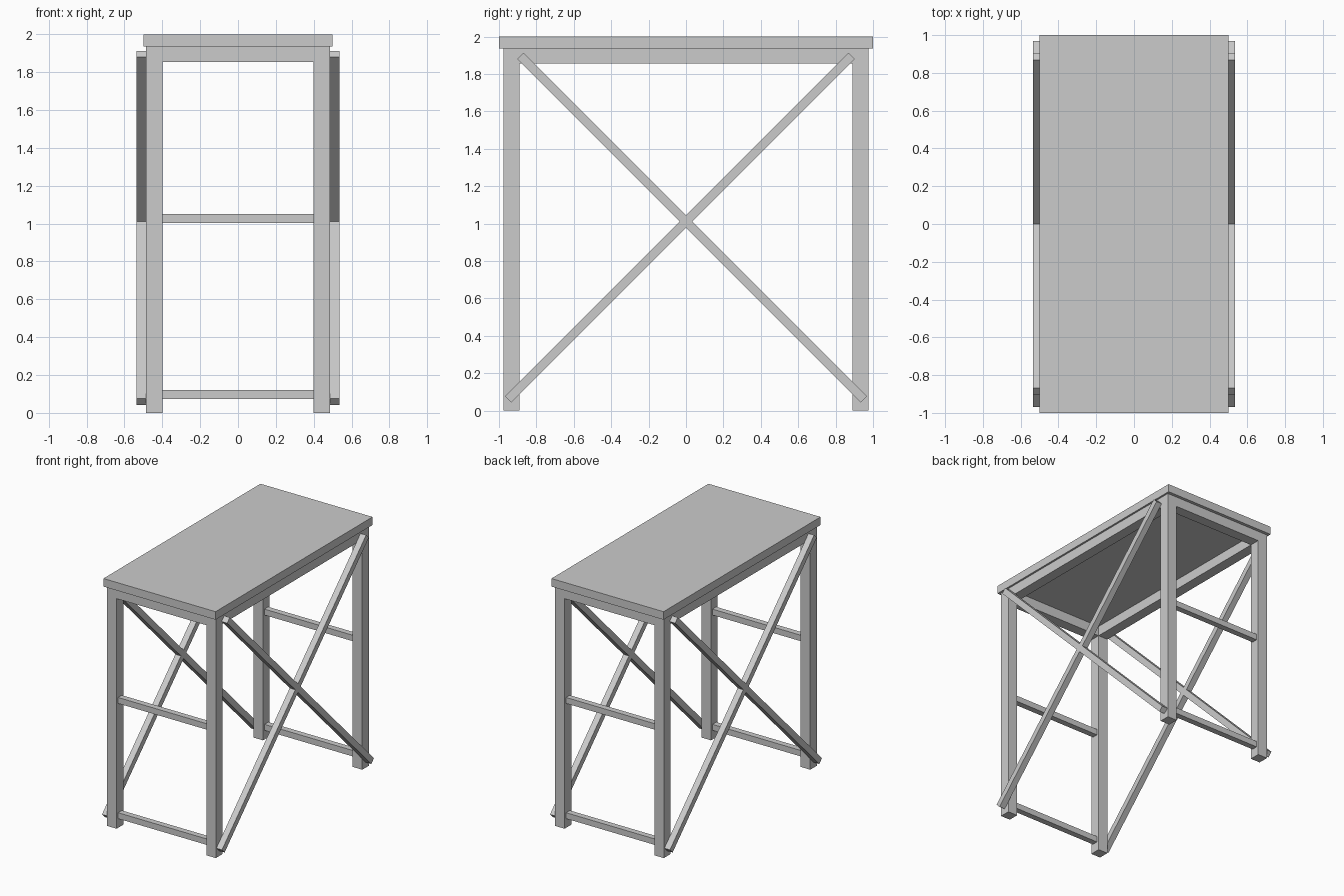
import bpy
from math import radians
from mathutils import Matrix, Vector

cube = bpy.data.objects.get("Cube")
if cube:
    bpy.data.objects.remove(cube, do_unlink=True)

GREY = (0.6, 0.6, 0.6, 1)
mat = bpy.data.materials.new("plain_grey")
mat.use_nodes = True
mat.diffuse_color = GREY
mat.node_tree.nodes["Principled BSDF"].inputs["Base Color"].default_value = GREY


def box(name, centre, size, tilt=0):
    """Box of the given size, tilted about the x axis."""
    bpy.ops.mesh.primitive_cube_add(size=1)
    obj = bpy.context.object
    obj.name = name
    obj.data.transform(Matrix.Rotation(radians(tilt), 4, 'X') @ Matrix.Diagonal((*size, 1)))
    obj.location = Vector(centre)
    obj.data.materials.append(mat)
    return obj


POST = 0.085            # leg and rail thickness
LEG_X, LEG_Y = 0.4425, 0.9325
UNDER = 1.935           # underside of the top
RAIL_H = 0.08
RAIL_Z = UNDER - RAIL_H / 2

# Table top
box("table_top", (0, 0, (UNDER + 2) / 2), (1, 2, 2 - UNDER))

for sx, side in ((1, "left"), (-1, "right")):
    # Legs
    for sy, end in ((-1, "front"), (1, "back")):
        box(f"{end}_{side}_leg", (sx * LEG_X, sy * LEG_Y, UNDER / 2), (POST, POST, UNDER))
    # Long rail under the top
    box(f"{side}_rail", (sx * LEG_X, 0, RAIL_Z), (POST, 2 * LEG_Y - POST, RAIL_H))
    # Crossed braces on the outside of the legs
    for slope, label in ((1, "rising"), (-1, "falling")):
        box(f"{side}_{label}_brace", (sx * 0.51, -slope * 0.033, 0.978),
            (0.05, 2.597, 0.048), slope * 45)

# Short rails and rungs at each end
SPAN = 2 * LEG_X - POST
for sy, end in ((-1, "front"), (1, "back")):
    box(f"{end}_rail", (0, sy * LEG_Y, RAIL_Z), (SPAN, POST, RAIL_H))
    for z, level in ((0.098, "lower"), (1.027, "middle")):
        box(f"{end}_{level}_rung", (0, sy * LEG_Y, z), (SPAN, 0.048, 0.048))
